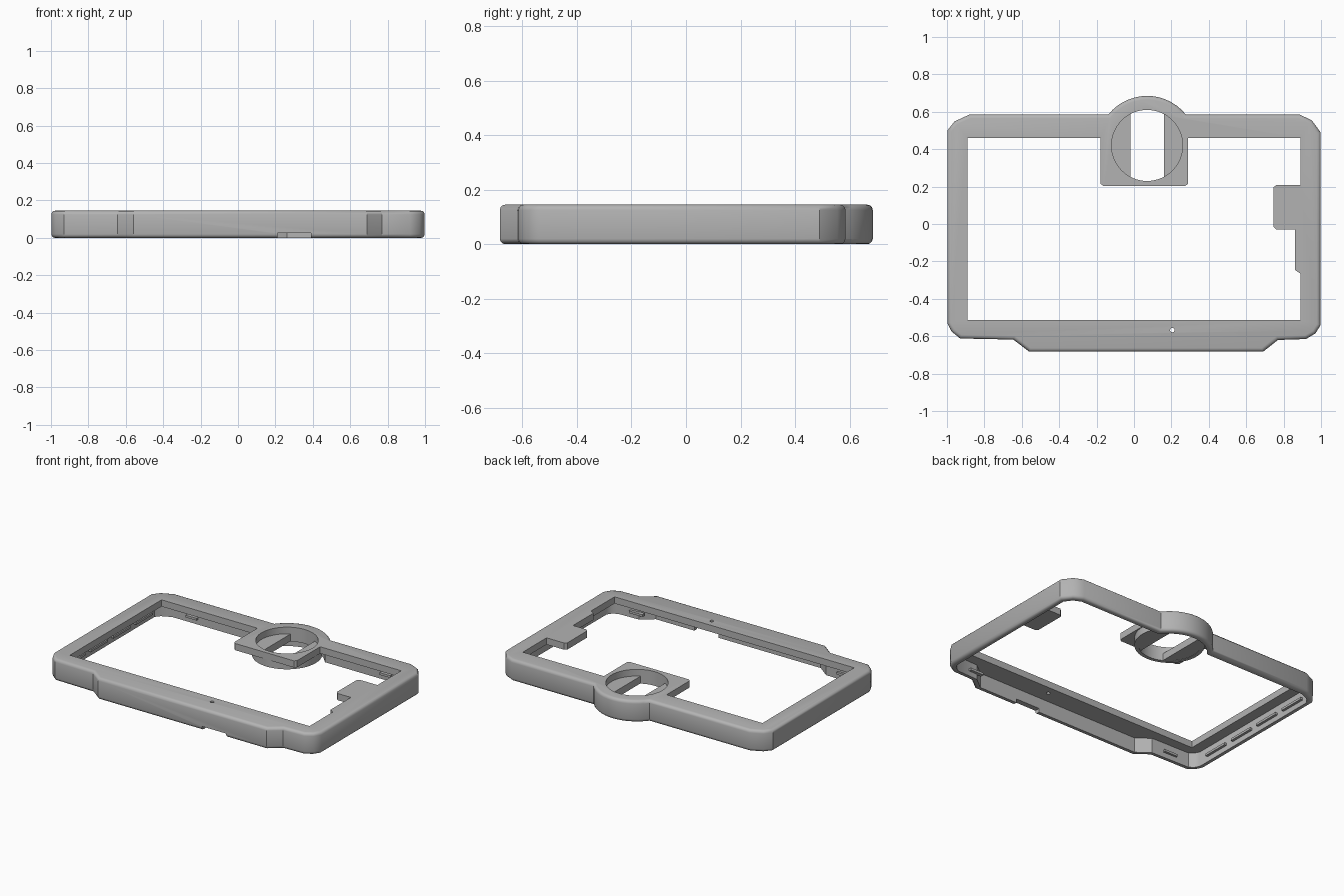
import bpy, bmesh
from math import cos, sin, acos, asin, pi
from mathutils import Vector

cube = bpy.data.objects.get("Cube")
if cube:
    bpy.data.objects.remove(cube, do_unlink=True)

grey = bpy.data.materials.new("grey plastic")
grey.use_nodes = True
colour = (0.45, 0.45, 0.45, 1)
grey.diffuse_color = colour
grey.node_tree.nodes["Principled BSDF"].inputs["Base Color"].default_value = colour

HEIGHT, PLATE, WALL = 0.145, 0.1, 0.036   # overall height, plate underside, wall thickness
CX, CY = 0.07, 0.42                       # ring centre


def arc(radius, start, end, steps):
    return [(CX + radius * cos(start + (end - start) * i / steps),
             CY + radius * sin(start + (end - start) * i / steps)) for i in range(steps + 1)]


def prism(name, points, z0, z1, bevel=0.0, segments=3):
    """Extrude an outline upwards, optionally rounding its top and bottom rims."""
    bm = bmesh.new()
    face = bm.faces.new([bm.verts.new((x, y, z0)) for x, y in points])
    top = bmesh.ops.extrude_face_region(bm, geom=[face])["geom"]
    for v in top:
        if isinstance(v, bmesh.types.BMVert):
            v.co.z = z1
    bmesh.ops.recalc_face_normals(bm, faces=bm.faces[:])
    if bevel:
        rims = [e for e in bm.edges if abs(e.verts[0].co.z - e.verts[1].co.z) < 1e-5]
        bmesh.ops.bevel(bm, geom=rims, offset=bevel, segments=segments, profile=0.5, affect='EDGES')
    mesh = bpy.data.meshes.new(name)
    bm.to_mesh(mesh)
    bm.free()
    obj = bpy.data.objects.new(name, mesh)
    mesh.materials.append(grey)
    bpy.context.collection.objects.link(obj)
    return obj


def box(name, x0, x1, y0, y1, z0, z1):
    return prism(name, [(x0, y0), (x1, y0), (x1, y1), (x0, y1)], z0, z1)


def cut(target, cutter):
    cutter.hide_render = True
    mod = target.modifiers.new("cut", 'BOOLEAN')
    mod.operation, mod.solver, mod.object = 'DIFFERENCE', 'EXACT', cutter
    bpy.context.view_layer.objects.active = target
    bpy.ops.object.modifier_apply(modifier=mod.name)
    bpy.data.objects.remove(cutter, do_unlink=True)


def inset(points, d):
    """Move every side of a counter-clockwise outline inwards by d."""
    result = []
    for i, p in enumerate(points):
        a, b, c = Vector(points[i - 1]), Vector(p), Vector(points[(i + 1) % len(points)])
        u, v = (b - a).normalized(), (c - b).normalized()
        n, m = Vector((-u.y, u.x)), Vector((-v.y, v.x))
        result.append(tuple(b + (n + m) * (d / (1 + n.dot(m)))))
    return result


# Outer outline with chamfered corners, front bulge and round back bulge
bulge = asin(0.165 / 0.265)
outline = [(-0.998, -0.53), (-0.975, -0.575), (-0.93, -0.612), (-0.645, -0.618), (-0.56, -0.683),
           (0.69, -0.683), (0.77, -0.62), (0.92, -0.615), (0.97, -0.585), (0.998, -0.54),
           (0.998, 0.49), (0.95, 0.555), (0.885, 0.585)]
outline += arc(0.265, bulge, pi - bulge, 14)
outline += [(-0.88, 0.585), (-0.96, 0.548), (-0.998, 0.5)]
frame = prism("bezel_frame", outline, 0, HEIGHT, 0.02)

# Hollow underside
cut(frame, prism("cavity_cutter", inset(outline, WALL), -0.1, PLATE))

# Screen opening, leaving the ring tab and the two side tabs in the plate
window = [(-0.89, -0.513), (0.89, -0.513), (0.89, -0.265), (0.86, -0.245), (0.86, -0.03),
          (0.76, -0.03), (0.745, -0.015), (0.745, 0.195), (0.76, 0.208), (0.89, 0.208),
          (0.89, 0.46), (0.288, 0.46), (0.288, 0.215), (0.273, 0.202), (-0.163, 0.202),
          (-0.178, 0.215), (-0.178, 0.46), (-0.89, 0.46)]
cut(frame, prism("window_cutter", window, 0.05, 0.3))

# Round hole, pin hole and cable notch in the front wall
cut(frame, prism("ring_cutter", arc(0.19, 0, 2 * pi, 64)[:-1], 0.05, 0.3))
pin = [(0.205 + 0.012 * cos(i * pi / 8), -0.567 + 0.012 * sin(i * pi / 8)) for i in range(16)]
cut(frame, prism("pin_cutter", pin, 0.05, 0.3))
cut(frame, prism("notch_cutter", [(0.21, -0.8), (0.39, -0.8), (0.39, -0.6), (0.21, -0.6)], -0.1, 0.026))

# Collar below the tab
collar = prism("ring_collar", arc(0.214, 0, 2 * pi, 64)[:-1], 0.05, PLATE + 0.01)
cut(collar, prism("collar_cutter", arc(0.19, 0, 2 * pi, 64)[:-1], 0, 0.3))

# Two ledges inside the collar
half = acos(0.09 / 0.195)
ledges = [prism(name, arc(0.195, mid - half, mid + half, 20), 0.052, PLATE)
          for name, mid in (("left_ledge", 0), ("right_ledge", pi))]

# Small retaining clips along the inside of the walls
for i, y in enumerate((-0.36, -0.12, 0.12, 0.36)):
    box(f"side_clip_{i + 1}", -0.97, -0.945, y - 0.09, y + 0.09, 0.035, 0.05)
for side, x in (("left", 0.72), ("right", -0.72)):
    box(f"{side}_back_clip", x - 0.04, x + 0.04, 0.53, 0.555, 0.035, 0.05)
    box(f"{side}_front_clip", x * 1.07 - 0.05, x * 1.07 + 0.05, -0.59, -0.565, 0.035, 0.05)

# Smooth the rounded parts while keeping edges sharp
bpy.ops.object.select_all(action='DESELECT')
for obj in [frame, collar] + ledges:
    obj.select_set(True)
bpy.context.view_layer.objects.active = frame
bpy.ops.object.shade_smooth_by_angle(angle=0.6)
